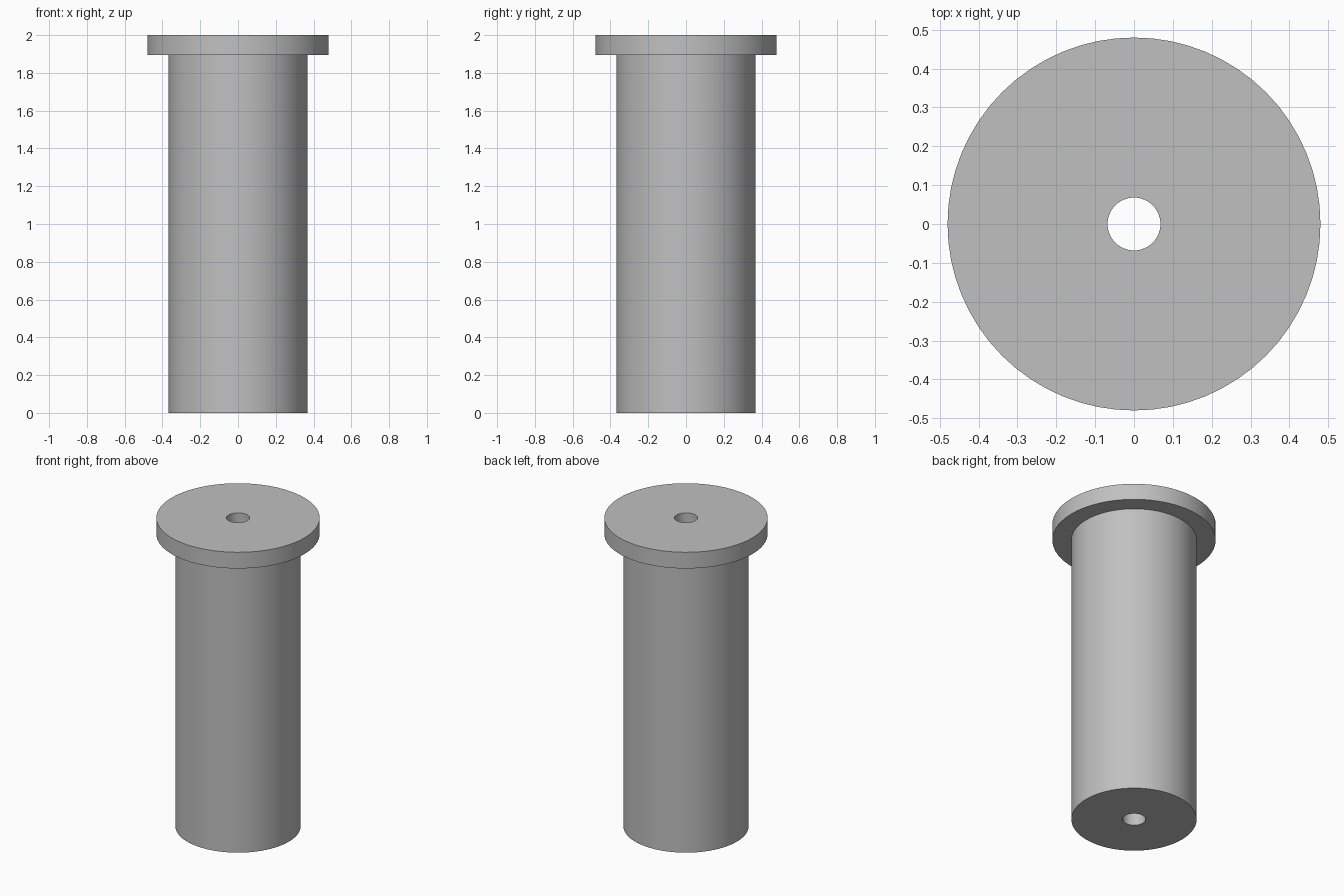
import bpy
import bmesh
from math import tau
from mathutils import Vector

SIDES = 64
HOLE, BODY, FLANGE = 0.068, 0.368, 0.48
SHOULDER, TOP = 1.895, 2.0

if "Cube" in bpy.data.objects:
    bpy.data.objects.remove(bpy.data.objects["Cube"], do_unlink=True)

# Plain grey material
grey = bpy.data.materials.new("plain grey")
grey.use_nodes = True
colour = (0.53, 0.53, 0.53, 1)
grey.diffuse_color = colour
grey.node_tree.nodes["Principled BSDF"].inputs["Base Color"].default_value = colour

# Flanged bushing: closed cross-section spun round the bore
profile = [(HOLE, 0), (BODY, 0), (BODY, SHOULDER),
           (FLANGE, SHOULDER), (FLANGE, TOP), (HOLE, TOP)]
bm = bmesh.new()
verts = [bm.verts.new((r, 0, z)) for r, z in profile]
edges = [bm.edges.new((verts[i - 1], verts[i])) for i in range(len(verts))]
bmesh.ops.spin(bm, geom=verts + edges, cent=Vector(), axis=(0, 0, 1),
               angle=tau, steps=SIDES, use_merge=False)
bmesh.ops.remove_doubles(bm, verts=bm.verts, dist=0.0001)
bmesh.ops.recalc_face_normals(bm, faces=bm.faces)
mesh = bpy.data.meshes.new("flanged_bushing")
bm.to_mesh(mesh)
bm.free()
mesh.materials.append(grey)

bushing = bpy.data.objects.new("flanged_bushing", mesh)
bpy.context.collection.objects.link(bushing)
bpy.ops.object.select_all(action="DESELECT")
bushing.select_set(True)
bpy.context.view_layer.objects.active = bushing
bpy.ops.object.shade_smooth_by_angle()
